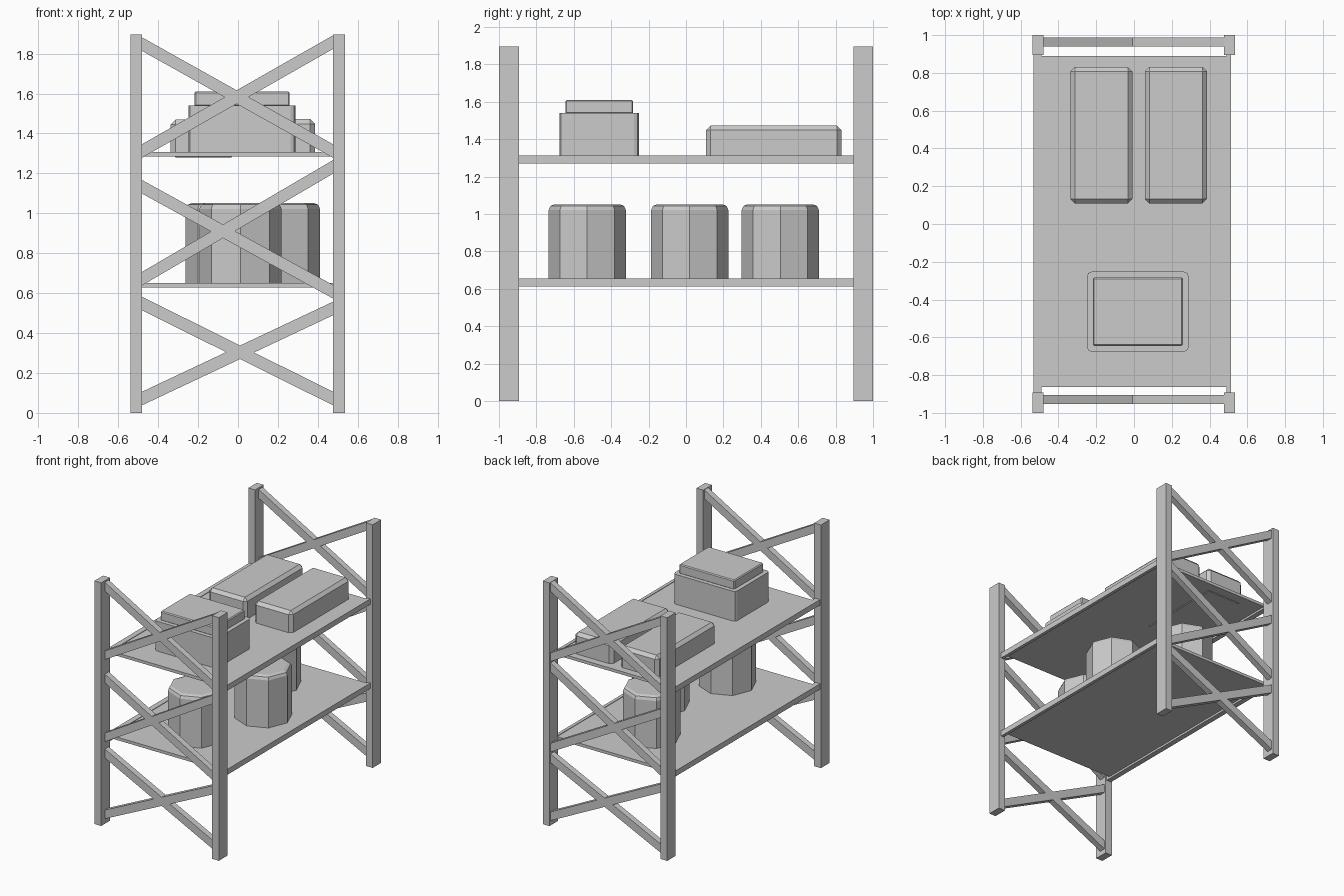
import bpy, bmesh, math

if "Cube" in bpy.data.objects:
    bpy.data.objects.remove(bpy.data.objects["Cube"])


def finish(name, bm, bevel=0.0, segments=1, edge_test=None):
    if bevel:
        edges = [e for e in bm.edges if edge_test is None or edge_test(e)]
        bmesh.ops.bevel(bm, geom=edges, offset=bevel, segments=segments,
                        profile=0.5, affect='EDGES')
    bmesh.ops.recalc_face_normals(bm, faces=bm.faces)
    mesh = bpy.data.meshes.new(name)
    bm.to_mesh(mesh)
    bm.free()
    obj = bpy.data.objects.new(name, mesh)
    bpy.context.collection.objects.link(obj)
    return obj


def box(name, x, y, z, rise=0.0, **bevel):
    """Box from (min, max) ranges; rise shears the +x end upwards."""
    bm = bmesh.new()
    bmesh.ops.create_cube(bm, size=1)
    for v in bm.verts:
        right = v.co.x > 0
        v.co = [r[1] if c > 0 else r[0] for c, r in zip(v.co, (x, y, z))]
        if right:
            v.co.z += rise
    return finish(name, bm, **bevel)


def vertical(e):
    return abs(e.verts[0].co.z - e.verts[1].co.z) > 0.1


def drum(name, x, y, z0, z1, radius):
    bm = bmesh.new()
    bmesh.ops.create_cone(bm, cap_ends=True, segments=8, radius1=radius,
                          radius2=radius, depth=z1 - z0)
    for v in bm.verts:
        v.co.x += x
        v.co.y += y
        v.co.z += (z0 + z1) / 2
    return finish(name, bm, 0.03, 2,
                  lambda e: all(v.co.z > z1 - 0.001 for v in e.verts))


# End frames: two posts and three crossed brace pairs each
braces = [(0.55, 0.07), (0.07, 0.525),
          (1.135, 0.605), (0.67, 1.235),
          (1.85, 1.31), (1.31, 1.86)]
for end, post_y, bar_y in (("front", (-1.0, -0.893), (-0.954, -0.906)),
                           ("back", (0.895, 1.0), (0.94, 0.988))):
    box(end + "_left_post", (-0.538, -0.48), post_y, (0, 1.895))
    box(end + "_right_post", (0.477, 0.535), post_y, (0, 1.895))
    for i, (za, zb) in enumerate(braces):
        box(f"{end}_brace_{i + 1}", (-0.485, 0.48), bar_y,
            (za - 0.034, za + 0.034), rise=zb - za)

# Shelves: side rails and a thin deck
for level, z in (("lower", 0.656), ("upper", 1.312)):
    box(level + "_left_rail", (-0.531, -0.489), (-0.895, 0.897), (z - 0.043, z))
    box(level + "_right_rail", (0.489, 0.514), (-0.895, 0.897), (z - 0.043, z))
    box(level + "_deck", (-0.489, 0.489), (-0.864, 0.889), (z - 0.027, z - 0.004))

# Eight-sided drums on the lower shelf
for i, (x, y) in enumerate(((0.012, -0.528), (0.205, 0.02), (-0.056, 0.504))):
    drum(f"drum_{i + 1}", x, y, 0.645, 1.052, 0.206)

# Lidded box on the upper shelf
box("box_base", (-0.249, 0.289), (-0.676, -0.252), (1.305, 1.54),
    bevel=0.025, segments=2, edge_test=vertical)
box("box_lid", (-0.218, 0.259), (-0.645, -0.283), (1.535, 1.61), bevel=0.007)

# Chamfered crates on the upper shelf; the left one sinks into the deck
box("left_crate", (-0.337, -0.009), (0.108, 0.832), (1.28, 1.47), bevel=0.024)
box("right_crate", (0.057, 0.386), (0.108, 0.832), (1.305, 1.472), bevel=0.024,
    edge_test=lambda e: max(v.co.z for v in e.verts) > 1.4)
